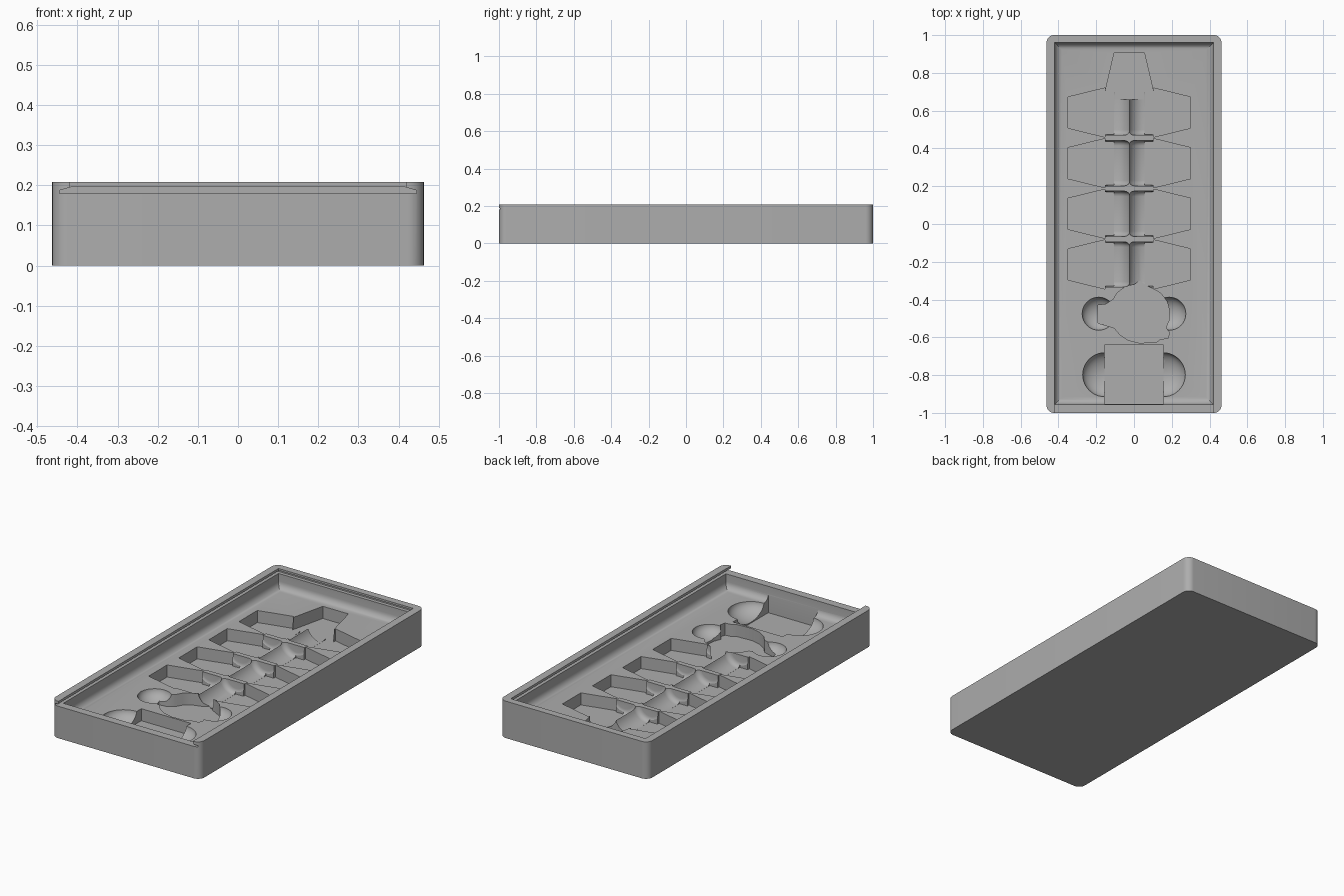
import bpy, bmesh, math
from mathutils import Matrix, Vector

if "Cube" in bpy.data.objects:
    bpy.data.objects.remove(bpy.data.objects["Cube"])

FLOOR = 0.10      # tray floor height
DEEP = 0.032      # pocket floor height

grey = bpy.data.materials.new("plain_grey")
grey.use_nodes = True
colour = (0.42, 0.42, 0.42, 1)
grey.diffuse_color = colour
grey.node_tree.nodes["Principled BSDF"].inputs["Base Color"].default_value = colour


def make(name, bm):
    bmesh.ops.recalc_face_normals(bm, faces=bm.faces)
    mesh = bpy.data.meshes.new(name)
    bm.to_mesh(mesh)
    bm.free()
    mesh.materials.append(grey)
    ob = bpy.data.objects.new(name, mesh)
    bpy.context.collection.objects.link(ob)
    return ob


def prism(points, lo, hi, along_y=False):
    """Extrude a plan outline along z, or an x-z outline along y."""
    bm = bmesh.new()
    place = (lambda a, b: (a, lo, b)) if along_y else (lambda a, b: (a, b, lo))
    face = bm.faces.new([bm.verts.new(place(a, b)) for a, b in points])
    step = Vector((0, hi - lo, 0)) if along_y else Vector((0, 0, hi - lo))
    geom = bmesh.ops.extrude_face_region(bm, geom=[face])["geom"]
    bmesh.ops.translate(bm, vec=step, verts=[g for g in geom if isinstance(g, bmesh.types.BMVert)])
    return bm


def rect(x0, x1, y0, y1):
    return [(x0, y0), (x1, y0), (x1, y1), (x0, y1)]


def bevel(bm, test, radius, segments):
    edges = [e for e in bm.edges if test(e)]
    bmesh.ops.bevel(bm, geom=edges, offset=radius, segments=segments, profile=0.5, affect='EDGES')
    return bm


def level(e):
    return abs(e.verts[0].co.z - e.verts[1].co.z) < 1e-4


# Outer case with rounded upright corners
case = make("tray_case", bevel(prism(rect(-0.463, 0.463, -1, 1), 0, 0.208),
                               lambda e: not level(e), 0.04, 8))


def carve(bm):
    cutter = make("cutter", bm)
    cutter.hide_render = True
    mod = case.modifiers.new("cut", 'BOOLEAN')
    mod.operation, mod.solver, mod.object = 'DIFFERENCE', 'EXACT', cutter
    bpy.context.view_layer.objects.active = case
    bpy.ops.object.modifier_apply(modifier=mod.name)
    bpy.data.objects.remove(cutter)


def bowl(x, y, z, radius, depth):
    bm = bmesh.new()
    bmesh.ops.create_uvsphere(bm, u_segments=40, v_segments=20, radius=radius)
    bmesh.ops.scale(bm, vec=(1, 1, depth / radius), verts=bm.verts)
    bmesh.ops.translate(bm, vec=(x, y, z), verts=bm.verts)
    return bm


# Shallow interior with a filleted floor edge
carve(bevel(prism(rect(-0.42, 0.42, -0.955, 0.96), FLOOR, 0.3),
            lambda e: level(e) and e.verts[0].co.z < 0.2, 0.038, 6))

# Sliding lid groove, open at the front
side = [(0.445, 0.18), (0.445, 0.187), (0.41, 0.197)]
carve(prism(side + [(-x, z) for x, z in reversed(side)], -1.1, 0.98, True))
carve(prism(rect(-0.419, 0.419, -1.1, -0.9), 0.185, 0.3))

# Four rows of paired side pockets joined by cradles
MID = -0.025
for row in range(4):
    cy = 0.59 - 0.268 * row
    half = [(0.325, 0.082), (0.129, 0.13), (0.129, 0.115), (0.08, 0.115)]
    for s in (-1, 1):
        outline = [(MID + s * x, cy + y) for x, y in half]
        outline += [(MID + s * x, cy - y) for x, y in reversed(half)]
        carve(prism(outline, DEEP, 0.15))
    for s in (-1, 1):
        bm = bmesh.new()
        bmesh.ops.create_cone(bm, cap_ends=True, segments=40, radius1=0.085,
                              radius2=0.085, depth=0.24)
        bevel(bm, level, 0.028, 4)
        turn = Matrix.Translation((MID + s * 0.08, cy, DEEP + 0.0855))
        bmesh.ops.transform(bm, matrix=turn @ Matrix.Rotation(math.pi / 2, 4, 'X'), verts=bm.verts)
        carve(bm)

# Tapered pocket at the back
half = [(0.08, 0.905), (0.128, 0.70), (0.079, 0.70), (0.079, 0.66)]
carve(prism([(MID + x, y) for x, y in half] + [(MID - x, y) for x, y in reversed(half)],
            DEEP - 0.0005, 0.15))

# Irregular round pocket with finger bowls
for s in (-1, 1):
    carve(bowl(s * 0.187, -0.475, FLOOR + 0.004, 0.088, 0.06))
carve(prism([(0.03, -0.30), (0.065, -0.325), (0.14, -0.365), (0.175, -0.41), (0.188, -0.46),
             (0.185, -0.51), (0.168, -0.55), (0.188, -0.575), (0.18, -0.605), (0.14, -0.61),
             (0.12, -0.625), (0.03, -0.63), (-0.03, -0.615), (-0.075, -0.585), (-0.105, -0.55),
             (-0.19, -0.525), (-0.19, -0.43), (-0.15, -0.425), (-0.11, -0.40), (-0.09, -0.365),
             (-0.05, -0.335), (0.0, -0.32)], DEEP, 0.15))

# Square pocket at the front with finger bowls
for s in (-1, 1):
    carve(bowl(s * 0.155, -0.798, FLOOR + 0.003, 0.117, 0.066))
carve(prism(rect(-0.155, 0.155, -0.954, -0.64), DEEP, 0.16))

# Smooth the rounded surfaces, keep hard edges
bpy.ops.object.select_all(action='DESELECT')
case.select_set(True)
bpy.context.view_layer.objects.active = case
bpy.ops.object.shade_smooth_by_angle(angle=math.radians(30))
